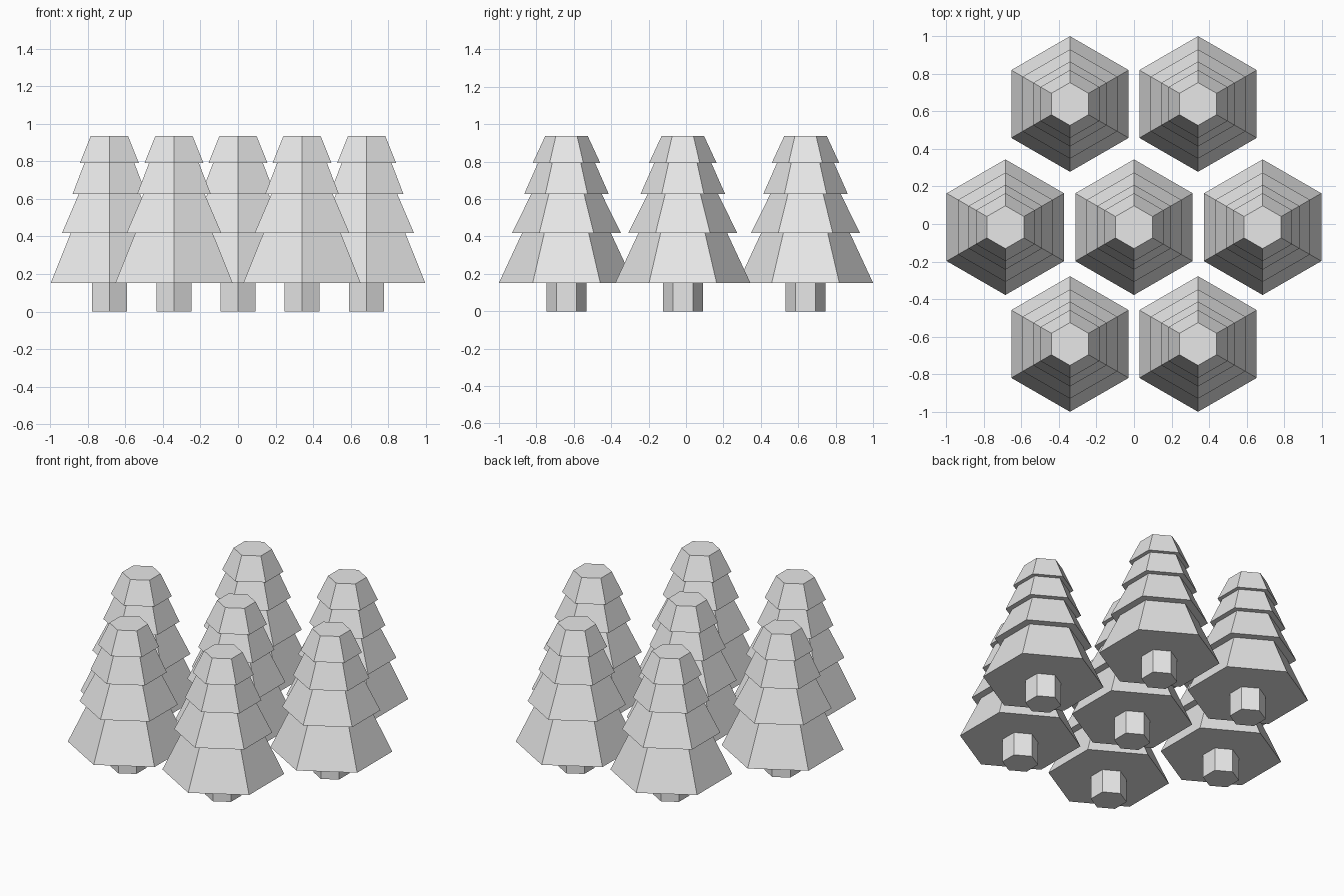
import bpy
import bmesh
import math

if "Cube" in bpy.data.objects:
    bpy.data.objects.remove(bpy.data.objects["Cube"])

# One plain grey for the whole grove
grey = bpy.data.materials.new("light grey")
grey.diffuse_color = (0.8, 0.8, 0.8, 1.0)
grey.use_nodes = True
grey.node_tree.nodes["Principled BSDF"].inputs["Base Color"].default_value = grey.diffuse_color

SIDES = 6


def hex_frustums(name, levels):
    """Mesh of closed six-sided frustums; levels = (z0, r0, z1, r1), points along +-y."""
    bm = bmesh.new()
    for z0, r0, z1, r1 in levels:
        rings = []
        for z, r in ((z0, r0), (z1, r1)):
            rings.append([bm.verts.new((r * math.sin(k * math.tau / SIDES),
                                        r * math.cos(k * math.tau / SIDES), z))
                          for k in range(SIDES)])
        low, high = rings
        bm.faces.new(low)
        bm.faces.new(high)
        for k in range(SIDES):
            n = (k + 1) % SIDES
            bm.faces.new((low[k], low[n], high[n], high[k]))
    bmesh.ops.recalc_face_normals(bm, faces=bm.faces)
    mesh = bpy.data.meshes.new(name)
    bm.to_mesh(mesh)
    bm.free()
    mesh.materials.append(grey)
    return mesh


# Trunk and four overhanging foliage tiers, shared by every tree
trunk = hex_frustums("trunk", [(0.0, 0.107, 0.152, 0.107)])
tiers = [hex_frustums("foliage_tier", [level]) for level in (
    (0.152, 0.361, 0.419, 0.237),
    (0.419, 0.291, 0.627, 0.188),
    (0.627, 0.226, 0.792, 0.153),
    (0.792, 0.181, 0.936, 0.114),
)]

# Seven trees: rows of two, three and two
rows = ((0.639, (-0.341, 0.341)),
        (-0.017, (-0.685, 0.0, 0.685)),
        (-0.639, (-0.341, 0.341)))

for y, xs in rows:
    for x in xs:
        for mesh in [trunk] + tiers:
            part = bpy.data.objects.new(mesh.name, mesh)
            part.location = (x, y, 0.0)
            bpy.context.collection.objects.link(part)
